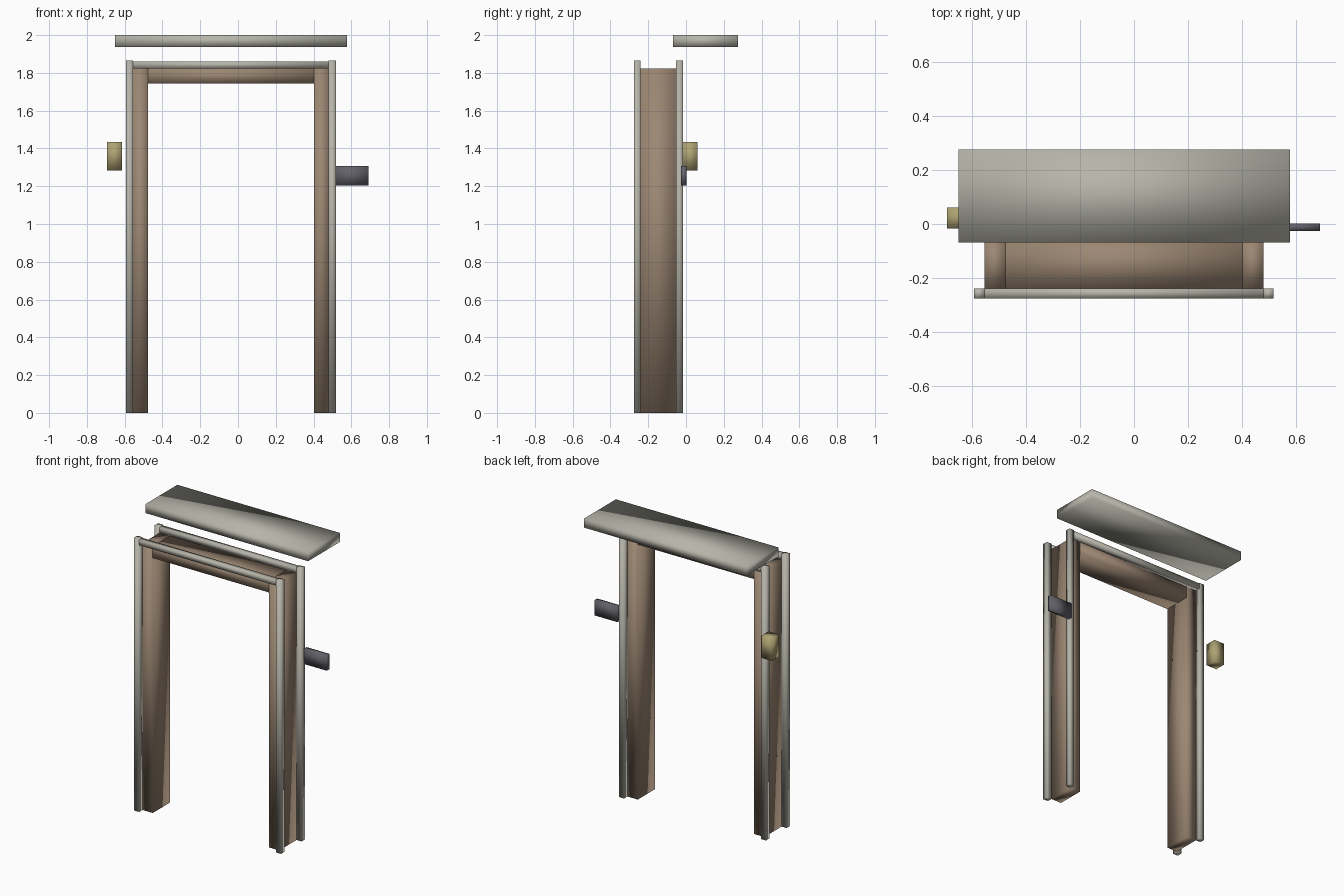
import bpy

if "Cube" in bpy.data.objects:
    bpy.data.objects.remove(bpy.data.objects["Cube"])


def material(name, rgb):
    m = bpy.data.materials.new(name)
    m.diffuse_color = (*rgb, 1)
    m.use_nodes = True
    m.node_tree.nodes["Principled BSDF"].inputs["Base Color"].default_value = m.diffuse_color
    return m


WOOD = material("brown_wood", (0.33, 0.24, 0.17))
TRIM = material("pale_trim", (0.47, 0.46, 0.40))
BRASS = material("brass", (0.42, 0.36, 0.17))
DARK = material("dark_metal", (0.12, 0.12, 0.14))


def box(name, x, y, z, mat):
    """Smooth-shaded box spanning the given (min, max) ranges."""
    centre = [(a + b) / 2 for a, b in (x, y, z)]
    bpy.ops.mesh.primitive_cube_add(size=1, location=centre)
    ob = bpy.context.object
    ob.name = name
    ob.scale = [b - a for a, b in (x, y, z)]
    bpy.ops.object.transform_apply(location=False, rotation=False, scale=True)
    bpy.ops.object.shade_smooth()
    ob.data.materials.append(mat)
    return ob


# Door lining: two jambs and a lintel
DEPTH = (-0.24, -0.053)
box("left_jamb", (-0.555, -0.477), DEPTH, (0, 1.824), WOOD)
box("right_jamb", (0.402, 0.48), DEPTH, (0, 1.824), WOOD)
box("lintel", (-0.477, 0.402), DEPTH, (1.743, 1.824), WOOD)

# Trim frames on the front and back of the lining
for side, y in (("front", (-0.276, -0.24)), ("back", (-0.053, -0.017))):
    box(side + "_left_trim", (-0.593, -0.555), y, (0, 1.865), TRIM)
    box(side + "_right_trim", (0.48, 0.518), y, (0, 1.865), TRIM)
    box(side + "_top_trim", (-0.555, 0.48), y, (1.824, 1.86), TRIM)

# Canopy slab above the doorway
box("canopy", (-0.652, 0.578), (-0.068, 0.276), (1.938, 2.0), TRIM)

# Wall lamp on the left, plaque on the right
box("wall_lamp", (-0.693, -0.613), (-0.016, 0.062), (1.284, 1.435), BRASS)
box("plaque", (0.518, 0.69), (-0.026, 0.002), (1.203, 1.308), DARK)
